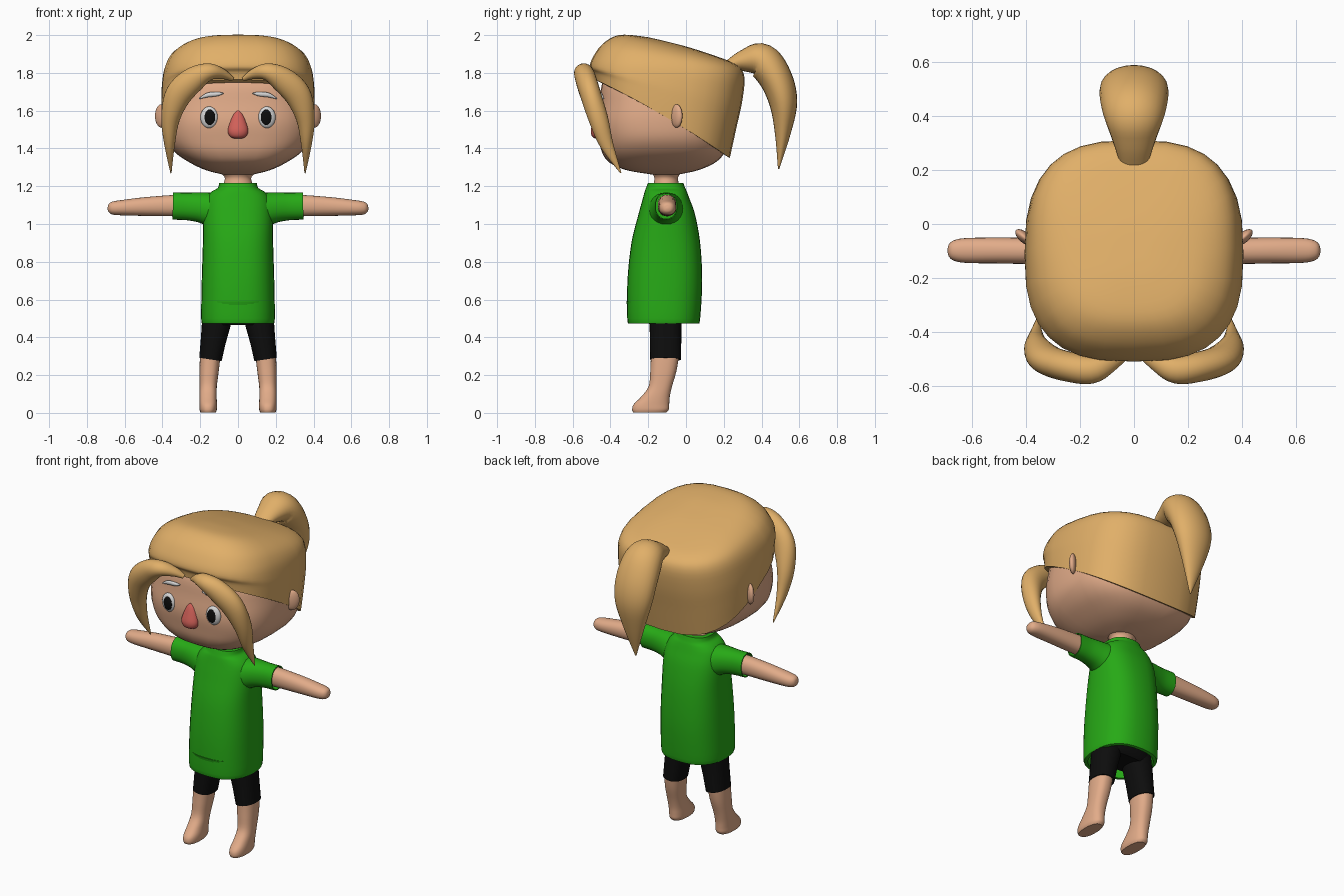
import bpy, bmesh, math
from mathutils import Vector, Matrix


def material(name, rgb):
    m = bpy.data.materials.new(name)
    m.diffuse_color = (*rgb, 1)
    return m


SKIN = material("skin", (0.76, 0.41, 0.25))
HAIR = material("blond hair", (0.75, 0.43, 0.14))
GREEN = material("green cloth", (0.02, 0.40, 0.008))
BLACK = material("black", (0.004, 0.004, 0.004))
RED = material("red nose", (0.65, 0.12, 0.10))
WHITE = material("eye white", (0.68, 0.68, 0.68))


def finish(name, bm, mat, angle=40):
    bmesh.ops.recalc_face_normals(bm, faces=bm.faces)
    for f in bm.faces:
        f.smooth = True
    me = bpy.data.meshes.new(name)
    bm.to_mesh(me)
    bm.free()
    me.materials.append(mat)
    me.set_sharp_from_angle(angle=math.radians(angle))
    ob = bpy.data.objects.new(name, me)
    bpy.context.collection.objects.link(ob)
    return ob


def resample(rows, steps):
    """Smooth interpolation through rows of numbers."""
    out, n = [], len(rows)
    for i in range(n - 1):
        p = [rows[max(0, min(n - 1, i + k))] for k in (-1, 0, 1, 2)]
        for s in range(steps):
            t = s / steps
            out.append([0.5 * (2 * b + (c - a) * t + (2 * a - 5 * b + 4 * c - d) * t * t
                               + (3 * b - a - 3 * c + d) * t ** 3) for a, b, c, d in zip(*p)])
    return out + [list(rows[-1])]


def unit_ring(n, count=32):
    """Superellipse outline of radius 1."""
    pts = []
    for i in range(count):
        a = 2 * math.pi * i / count
        c, s = math.cos(a), math.sin(a)
        pts.append((math.copysign(abs(c) ** (2 / n), c), math.copysign(abs(s) ** (2 / n), s)))
    return pts


def skin(name, rings, mat, lip=0):
    """Bridge rings; a lip turns the first edge inward like a hem."""
    if lip:
        mid = sum(rings[0], Vector()) / len(rings[0])
        inward = (sum(rings[2], Vector()) / len(rings[2]) - mid).normalized() * lip
        inner = [mid + (p - mid) * 0.92 for p in rings[0]]
        rings = [[p + inward for p in inner], inner] + rings
    bm = bmesh.new()
    vs = [[bm.verts.new(p) for p in r] for r in rings]
    k = len(vs[0])
    for a, b in zip(vs, vs[1:]):
        for i in range(k):
            bm.faces.new((a[i], a[(i + 1) % k], b[(i + 1) % k], b[i]))
    bm.faces.new(vs[0][::-1])
    bm.faces.new(vs[-1])
    return finish(name, bm, mat)


def loft(name, rows, mat, n=2.0, steps=4, lip=0):
    """Rows: x, y, z, half width, half depth, z tilt front to back, z bulge."""
    rings = []
    for x, y, z, hx, hy, tilt, bulge in resample([tuple(r) + (0,) * (7 - len(r)) for r in rows], steps):
        rings.append([Vector((x + u * hx, y + v * hy, z + tilt * v + bulge * (1 - v * v)))
                      for u, v in unit_ring(n)])
    return skin(name, rings, mat, lip)


def tube(name, rows, mat, ref, n=2.0, steps=5, lip=0):
    """Rows: x, y, z, radius across ref, radius along ref."""
    rows = resample(rows, steps)
    pts = [Vector(r[:3]) for r in rows]
    rings = []
    for i, r in enumerate(rows):
        t = (pts[min(i + 1, len(pts) - 1)] - pts[max(i - 1, 0)]).normalized()
        a = Vector(ref).cross(t).normalized()
        b = t.cross(a)
        rings.append([pts[i] + a * u * r[3] + b * v * r[4] for u, v in unit_ring(n, 24)])
    return skin(name, rings, mat, lip)


def ball(name, at, size, mat, turn=0):
    bm = bmesh.new()
    bmesh.ops.create_uvsphere(bm, u_segments=24, v_segments=14, radius=1)
    bm.transform(Matrix.Translation(at) @ Matrix.Rotation(turn, 4, 'Z') @ Matrix.Diagonal((*size, 1)))
    return finish(name, bm, mat)


X, Y = (1, 0, 0), (0, 1, 0)

# Head and neck
loft("head", [
    (0, -.11, 1.262, .08, .07), (0, -.125, 1.285, .17, .19), (0, -.125, 1.325, .255, .28),
    (0, -.12, 1.38, .335, .325), (0, -.12, 1.45, .385, .34), (0, -.122, 1.54, .399, .348),
    (0, -.12, 1.64, .392, .338), (0, -.12, 1.74, .37, .325), (0, -.13, 1.83, .30, .27)], SKIN, 2.8)
loft("neck", [(0, -.105, 1.17, .085, .075), (0, -.105, 1.215, .075, .066),
              (0, -.105, 1.25, .072, .064), (0, -.105, 1.285, .11, .09)], SKIN)

# Hair cap with a slanted lower edge
loft("hair_cap", [
    (0, -.125, 1.557, .403, .357, -.208, .02), (0, -.112, 1.655, .405, .378, -.15, .01),
    (0, -.105, 1.745, .402, .404, -.088), (0, -.092, 1.835, .385, .400, -.050),
    (0, -.088, 1.90, .34, .352, -.055), (0, -.10, 1.945, .25, .255, -.055),
    (0, -.11, 1.965, .12, .12, -.028), (0, -.11, 1.968, .02, .02, -.005)], HAIR, 2.8, lip=.05)

# Ponytail
tube("ponytail", [
    (0, .22, 1.84, .025, .05), (0, .31, 1.865, .06, .08), (0, .40, 1.865, .092, .112),
    (0, .475, 1.77, .088, .127), (0, .515, 1.64, .074, .118), (0, .512, 1.48, .042, .07),
    (0, .49, 1.29, .003, .004)], HAIR, X)

# Nose
loft("nose", [(0, -.465, 1.452, .02, .015), (0, -.468, 1.465, .044, .03), (0, -.468, 1.495, .054, .036),
              (0, -.464, 1.54, .042, .028), (0, -.460, 1.58, .025, .018), (0, -.457, 1.602, .006, .008)], RED)

# Shirt body
loft("shirt", [
    (0, -.118, .472, .187, .184), (0, -.118, .50, .195, .193), (0, -.112, .70, .192, .198),
    (0, -.107, .90, .186, .182), (0, -.102, 1.05, .185, .150), (0, -.105, 1.13, .172, .125),
    (0, -.107, 1.17, .142, .112), (0, -.108, 1.19, .108, .104), (0, -.108, 1.216, .100, .094)],
    GREEN, 2.5, lip=.12)

# Shorts waist hidden under the shirt
loft("shorts_waist", [(0, -.11, .465, .16, .08), (0, -.11, .50, .18, .10),
                      (0, -.11, .62, .17, .13)], BLACK, 2.4)

for s, side in ((-1, "left"), (1, "right")):
    # Front locks sweeping from the parting down the cheeks
    tube(side + "_front_lock", [
        (s * .03, -.485, 1.768, .012, .015), (s * .085, -.51, 1.795, .028, .035),
        (s * .155, -.54, 1.805, .046, .05), (s * .235, -.53, 1.765, .066, .055),
        (s * .315, -.505, 1.685, .070, .055), (s * .357, -.465, 1.56, .050, .052),
        (s * .362, -.42, 1.42, .028, .036), (s * .355, -.345, 1.27, .003, .003)], HAIR, Y)
    # Face details
    ball(side + "_ear", (s * .405, -.05, 1.572), (.042, .02, .062), SKIN, s * .7)
    ball(side + "_eye", (s * .153, -.457, 1.565), (.046, .021, .057), WHITE, s * .1)
    ball(side + "_pupil", (s * .150, -.4705, 1.565), (.030, .012, .041), BLACK, s * .1)
    tube(side + "_eyebrow", [
        (s * .078, -.458, 1.692, .003, .006), (s * .11, -.456, 1.688, .011, .009),
        (s * .16, -.451, 1.683, .012, .009), (s * .205, -.44, 1.664, .003, .006)], WHITE, Y)
    # Sleeve and arm
    tube(side + "_sleeve", [
        (s * .345, -.105, 1.095, .072, .060), (s * .27, -.105, 1.093, .073, .062),
        (s * .20, -.105, 1.088, .080, .076), (s * .13, -.105, 1.075, .092, .095),
        (s * .05, -.105, 1.06, .095, .10)], GREEN, Y, 2.2, lip=.04)
    tube(side + "_arm", [
        (s * .25, -.10, 1.098, .058, .050), (s * .35, -.10, 1.097, .056, .049),
        (s * .50, -.098, 1.092, .049, .048), (s * .62, -.098, 1.086, .040, .046),
        (s * .665, -.098, 1.084, .034, .038), (s * .684, -.098, 1.083, .022, .024),
        (s * .69, -.098, 1.083, .005, .006)], SKIN, Y, 2.2)
    # Shorts leg
    tube(side + "_shorts_leg", [
        (s * .146, -.108, .283, .060, .082), (s * .131, -.108, .38, .067, .083),
        (s * .112, -.108, .49, .078, .085), (s * .10, -.108, .56, .08, .085)],
        BLACK, Y, 2.3, lip=.03)
    # Leg with foot
    loft(side + "_leg", [
        (s * .158, -.192, .002, .040, .088), (s * .158, -.188, .018, .046, .097),
        (s * .158, -.183, .045, .047, .094), (s * .159, -.162, .085, .046, .076),
        (s * .158, -.136, .14, .046, .062), (s * .153, -.120, .22, .051, .069),
        (s * .147, -.112, .30, .054, .074), (s * .14, -.11, .36, .054, .074)], SKIN, 2.4)
